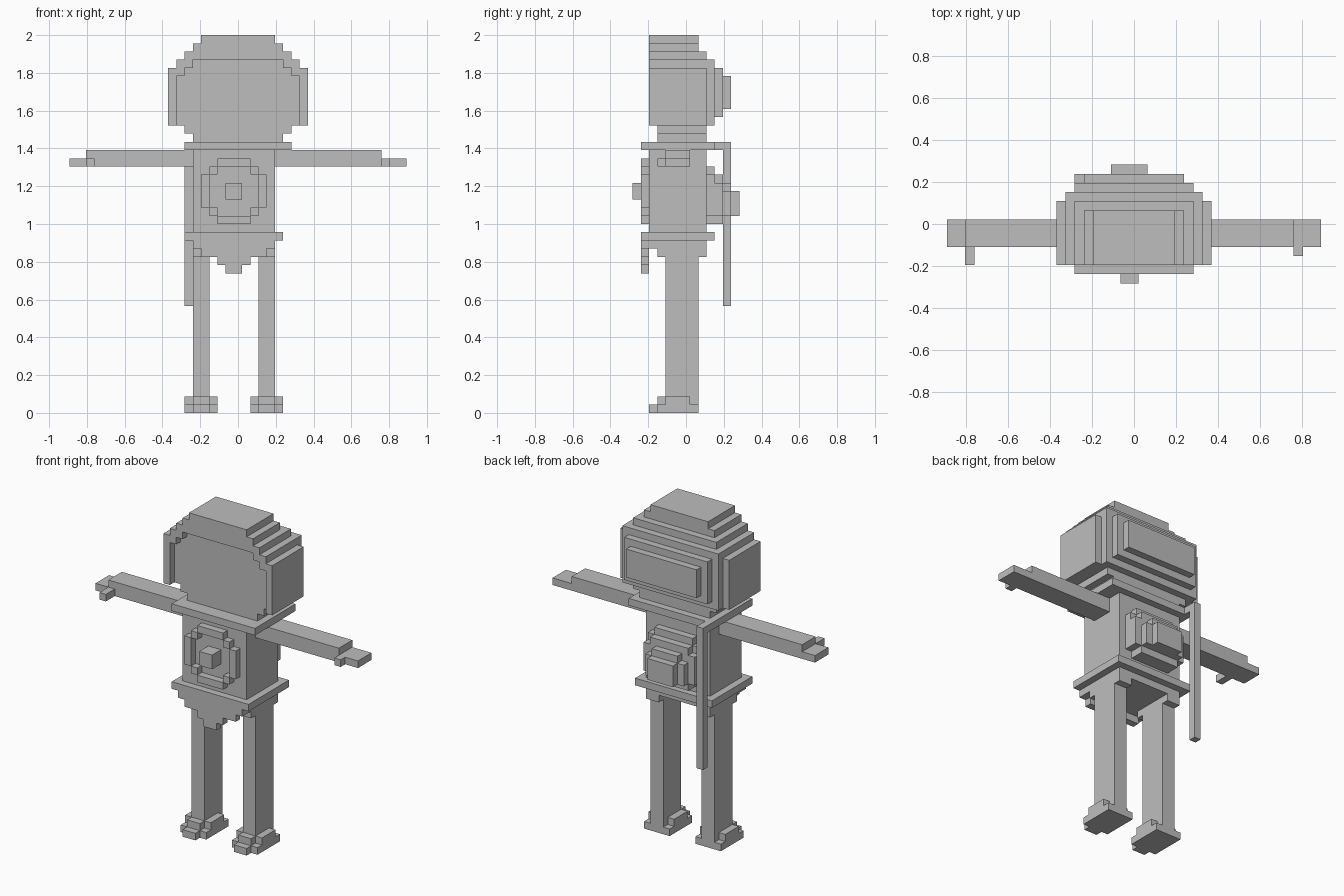
import bpy, bmesh
from mathutils import Matrix, Vector

if "Cube" in bpy.data.objects:
    bpy.data.objects.remove(bpy.data.objects["Cube"])

U = 2 / 46  # one block; the model is laid out on a 41 x 13 x 46 block grid

grey = bpy.data.materials.new("light_grey")
grey.diffuse_color = (0.515, 0.515, 0.515, 1)
grey.use_nodes = True
grey.node_tree.nodes["Principled BSDF"].inputs["Base Color"].default_value = grey.diffuse_color


def part(name, *boxes):
    """One object from boxes given as x0, x1, y0, y1, z0, z1 in blocks."""
    bm = bmesh.new()
    for x0, x1, y0, y1, z0, z1 in boxes:
        centre = Vector(((x0 + x1) / 2 - 20.5, (y0 + y1) / 2 - 6.5, (z0 + z1) / 2)) * U
        size = Matrix.Diagonal(((x1 - x0) * U, (y1 - y0) * U, (z1 - z0) * U, 1))
        bmesh.ops.create_cube(bm, size=1, matrix=Matrix.Translation(centre) @ size)
    me = bpy.data.meshes.new(name)
    bm.to_mesh(me)
    bm.free()
    me.materials.append(grey)
    ob = bpy.data.objects.new(name, me)
    bpy.context.collection.objects.link(ob)


# legs and feet
for side, x in (("left", 15), ("right", 23)):
    part(side + "_leg", (x, x + 2, 4, 8, 2, 19))
    part(side + "_hip", (x, x + 2, 3, 9, 19, 20))
    part(side + "_foot",
         (x, x + 2, 2, 3, 0, 1),
         (x - 1, x + 3, 3, 8, 0, 1),
         (x, x + 2, 3, 4, 1, 2),
         (x - 1, x + 3, 4, 7, 1, 2),
         (x, x + 2, 7, 8, 1, 2))

# pelvis, belt and pointed front flap
part("pelvis", (15, 25, 2, 9, 20, 21))
part("belt", (14, 26, 1, 10, 21, 22))
part("front_flap", *[(20 - h, 20 + h, 1, 2, z, z + 1)
                     for h, z in ((5, 20), (4, 19), (2, 18), (1, 17))])

# torso and collar with hanging cord
part("torso", (15, 25, 2, 9, 22, 32))
part("collar", (14, 27, 1, 10, 32, 33), (14, 15, 10, 12, 32, 33))
part("cord", (14, 15, 11, 12, 13, 32))

# chest ring and its centre stud
ring = []
for s in (-1, 1):
    ring.append((18, 22, 1, 2, 26.5 + 3.5 * s, 27.5 + 3.5 * s))
    ring.append((19.5 + 3.5 * s, 20.5 + 3.5 * s, 1, 2, 25, 29))
    for t in (-1, 1):
        ring.append((19.5 + 2.5 * s, 20.5 + 2.5 * s, 1, 2, 26.5 + 2.5 * t, 27.5 + 2.5 * t))
part("chest_ring", *ring)
part("chest_stud", (19, 21, 0, 2, 26, 28))

# rounded back pouch, layer by layer
part("back_pouch",
     (17, 23, 9, 10, 23, 30), (16, 17, 9, 10, 24, 29), (23, 24, 9, 10, 24, 29),
     (17, 23, 10, 11, 23, 29), (16, 17, 10, 11, 24, 28), (23, 24, 10, 11, 24, 28),
     (18, 22, 11, 12, 24, 28), (17, 18, 11, 12, 24, 27), (22, 23, 11, 12, 24, 27),
     (18, 22, 12, 13, 24, 27))

# arms, hands and thumbs
part("left_arm", (2, 15, 4, 7, 30, 32))
part("left_hand", (0, 2, 4, 7, 30, 31), (2, 3, 2, 4, 30, 31))
part("right_arm", (25, 38, 4, 7, 30, 32))
part("right_hand", (38, 41, 4, 7, 30, 31), (38, 39, 3, 4, 30, 31))

# chin and face
part("chin", (15, 26, 3, 9, 33, 34), (14, 27, 3, 9, 34, 35))
part("face", (13, 28, 3, 9, 35, 42))

# hair: sides, stepped front rim, crown and stepped back
part("hair_sides", (12, 13, 2, 9, 35, 42), (28, 29, 2, 9, 35, 42))
part("hair_rim", (13, 14, 2, 3, 41, 42), (27, 28, 2, 3, 41, 42),
     (13, 15, 2, 3, 42, 43), (26, 28, 2, 3, 42, 43))
part("hair_crown",
     (13, 28, 3, 10, 42, 43),
     (14, 27, 2, 9, 43, 44),
     (15, 26, 2, 8, 44, 45),
     (16, 25, 2, 8, 45, 46))
part("hair_back",
     (13, 28, 9, 10, 35, 42),
     (14, 27, 10, 11, 36, 42),
     (15, 26, 11, 12, 37, 41))
